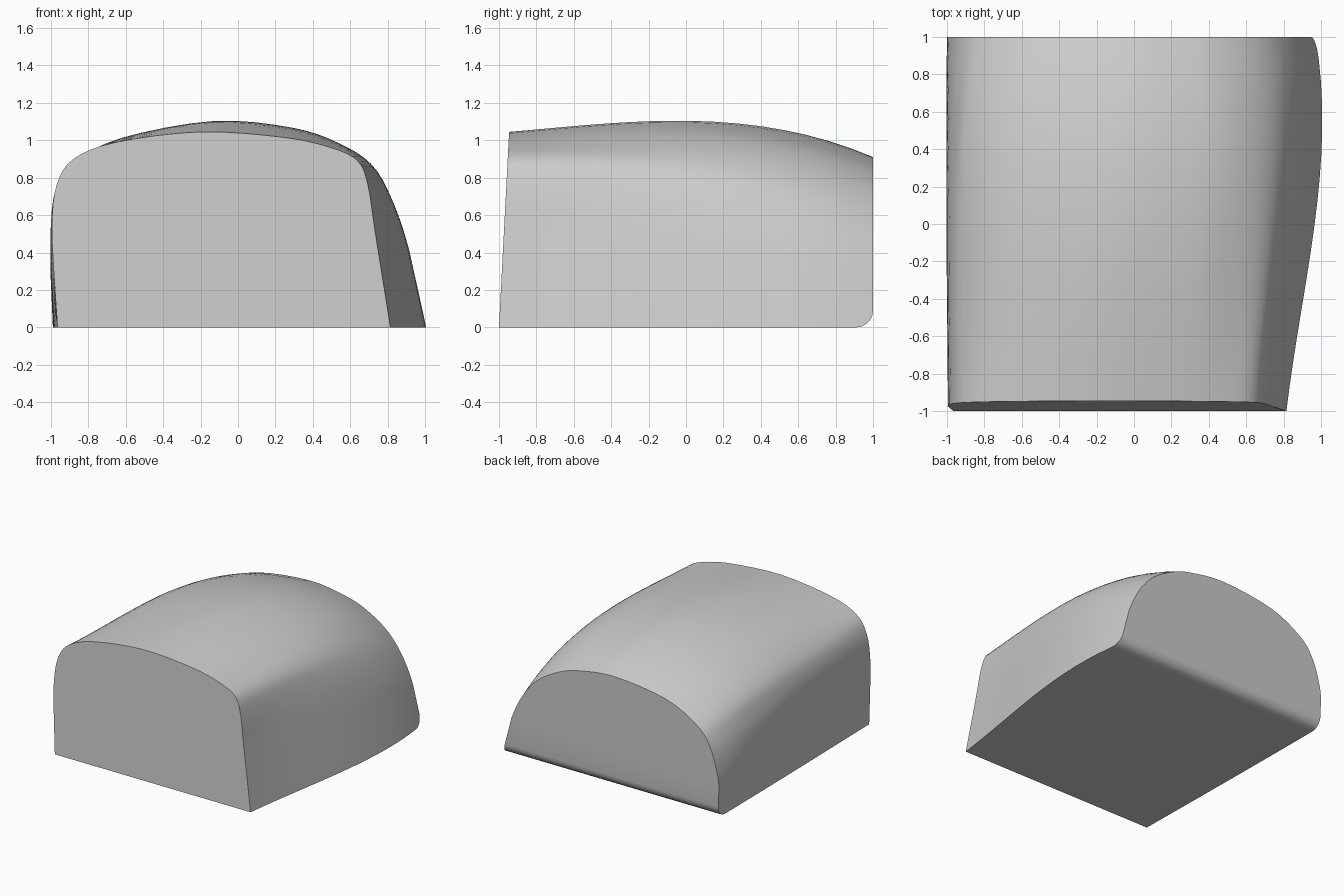
import bpy, bmesh, math
from mathutils import Vector

if "Cube" in bpy.data.objects:
    bpy.data.objects.remove(bpy.data.objects["Cube"])

# Cross-sections (x, z), left foot over the crown to right foot, at four depths
SECTIONS = {
    -1.0: [(-.965, 0), (-.985, .3), (-.995, .55), (-.97, .76), (-.88, .9), (-.65, .99), (-.2, 1.045),
           (.25, 1.015), (.5, .96), (.64, .89), (.695, .76), (.735, .5), (.815, 0)],
    -0.4: [(-.975, 0), (-.99, .3), (-1, .52), (-.975, .74), (-.88, .88), (-.63, 1.01), (-.15, 1.093),
           (.28, 1.06), (.53, .98), (.69, .885), (.76, .74), (.82, .48), (.905, 0)],
    0.3: [(-.985, 0), (-1, .3), (-1, .5), (-.97, .68), (-.88, .84), (-.6, .99), (-.1, 1.085),
          (.3, 1.045), (.54, .965), (.72, .84), (.82, .69), (.905, .44), (.997, 0)],
    1.0: [(-.99, 0), (-1, .25), (-.97, .42), (-.91, .58), (-.8, .71), (-.52, .85), (-.05, .91),
          (.28, .87), (.46, .81), (.64, .70), (.78, .54), (.89, .31), (.97, 0)],
}
ROWS, STEPS = 16, 4


def section_at(y):
    """Blend the four sections with a cubic through all of them."""
    pts = [Vector((0, 0)) for _ in range(13)]
    for yi, sec in SECTIONS.items():
        w = math.prod((y - yj) / (yi - yj) for yj in SECTIONS if yj != yi)
        for p, q in zip(pts, sec):
            p += w * Vector(q)
    return pts


def smooth(pts):
    """Catmull-Rom curve; the straight foot segments stay undivided."""
    out, n = [], len(pts)
    for i in range(n - 1):
        a, b, c, d = pts[max(i - 1, 0)], pts[i], pts[i + 1], pts[min(i + 2, n - 1)]
        k = 1 if i in (0, n - 2) else STEPS
        for s in range(k):
            t = s / k
            out.append(0.5 * (2 * b + (c - a) * t + (2 * a - 5 * b + 4 * c - d) * t * t
                              + (3 * b - a - 3 * c + d) * t ** 3))
    return out + [pts[-1]]


# Domed body: lofted skin, leaning front face
bm = bmesh.new()
rows = []
for r in range(ROWS + 1):
    t = r / ROWS
    y = -1 + 2 * t
    rows.append([bm.verts.new((p.x, y + .052 * p.y * (1 - t), p.y)) for p in smooth(section_at(y))])
for a, b in zip(rows, rows[1:]):
    for i in range(len(a) - 1):
        bm.faces.new((a[i], b[i], b[i + 1], a[i + 1]))

# End faces and flat base
bm.faces.new(rows[0])
bm.faces.new(rows[-1])
bm.faces.new([r[0] for r in rows] + [r[-1] for r in reversed(rows)])
bmesh.ops.recalc_face_normals(bm, faces=bm.faces)

# Rounded lower back edge
edge = bm.edges.get((rows[-1][0], rows[-1][-1]))
bmesh.ops.bevel(bm, geom=[edge], offset=.09, offset_type='OFFSET', segments=6,
                profile=.5, affect='EDGES', clamp_overlap=True)

mesh = bpy.data.meshes.new("domed_body")
bm.to_mesh(mesh)
bm.free()
body = bpy.data.objects.new("domed_body", mesh)
bpy.context.collection.objects.link(body)
bpy.context.view_layer.objects.active = body
body.select_set(True)
bpy.ops.object.shade_smooth_by_angle(angle=math.radians(35))
